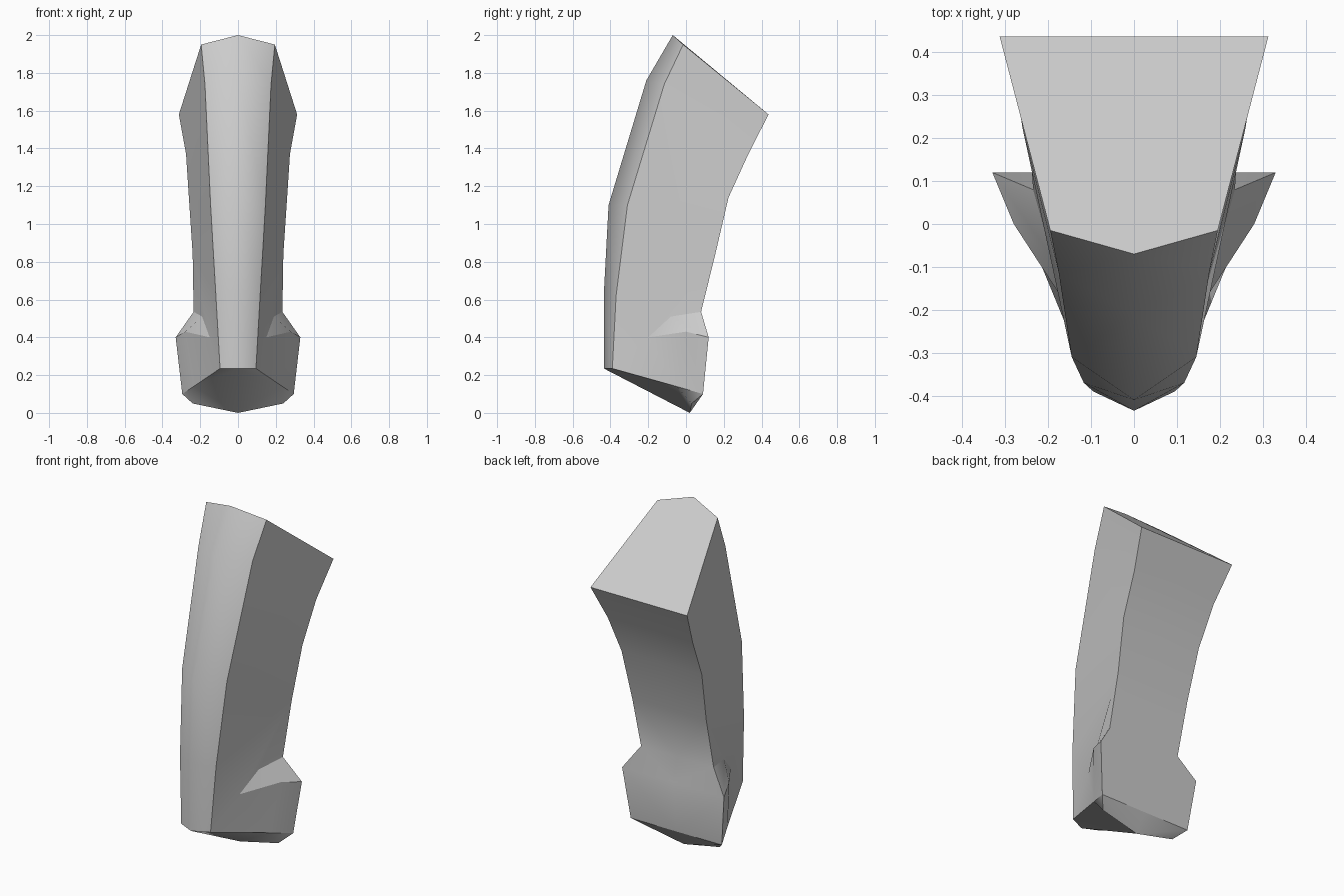
import bpy, bmesh

if "Cube" in bpy.data.objects:
    bpy.data.objects.remove(bpy.data.objects["Cube"])

# Profiles running from top to bottom, right half only: (x, y, z)
RIDGE = [(0, -.07, 2.0), (0, -.21, 1.76), (0, -.41, 1.10), (0, -.435, .63), (0, -.435, .235)]
CORNER = [(.195, -.015, 1.95), (.175, -.115, 1.74), (.145, -.31, 1.10), (.117, -.37, .62), (.095, -.39, .235)]
REAR = [(.313, .437, 1.58), (.275, .33, 1.37), (.26, .225, 1.14), (.24, .155, .84), (.235, .08, .535),
        (.33, .12, .40), (.295, .09, .10)]
# Flared heel points
TIP, CREST, RIM = (.15, -.20, .40), (.19, -.08, .51), (.28, 0, .43)
HEM, LIP, TOE = (.235, -.05, .14), (.24, .03, .05), (0, .02, 0)

bm = bmesh.new()
lookup = {}
region = {}


def vert(p):
    if p not in lookup:
        lookup[p] = bm.verts.new(p)
    return lookup[p]


def face(name, *pts):
    f = bm.faces.new([vert(p) for p in pts])
    f.smooth = True
    region[f] = name


def mid(p):
    return (0, p[1], p[2])


# Front ridge, side wall and rear wall as strips
for i in range(4):
    face("front", RIDGE[i], RIDGE[i + 1], CORNER[i + 1], CORNER[i])
for i in range(3):
    face("side", CORNER[i], CORNER[i + 1], REAR[i + 1], REAR[i])
for a, b in zip(REAR, REAR[1:]):
    face("rear", a, b, mid(b), mid(a))

# Side wall around the flare
face("side", CORNER[3], TIP, CREST, REAR[4], REAR[3])
face("side", CORNER[3], CORNER[4], TIP)
face("flare", TIP, RIM, CREST)
face("flare", CREST, RIM, REAR[5], REAR[4])
face("side", CORNER[4], HEM, TIP)
face("side", TIP, HEM, RIM)
face("side", RIM, HEM, REAR[6], REAR[5])

# Sloped top cap
face("top", RIDGE[0], CORNER[0], REAR[0], mid(REAR[0]))

# Underside and the lip behind it
face("base", RIDGE[4], TOE, HEM, CORNER[4])
face("base", TOE, LIP, HEM)
face("base", HEM, LIP, REAR[6])
face("lip", REAR[6], LIP, TOE)
face("lip", REAR[6], TOE, mid(REAR[6]))

# Sharp edges only where regions meet
for e in bm.edges:
    e.smooth = len({region[f] for f in e.link_faces}) < 2

bmesh.ops.recalc_face_normals(bm, faces=bm.faces)
top = next(f for f in bm.faces if region[f] == "top")
if top.normal.z < 0:
    bmesh.ops.reverse_faces(bm, faces=bm.faces)

mesh = bpy.data.meshes.new("curved_guard")
bm.to_mesh(mesh)
bm.free()
guard = bpy.data.objects.new("curved_guard", mesh)
bpy.context.collection.objects.link(guard)

# Mirror across x
mirror = guard.modifiers.new("mirror", "MIRROR")
mirror.use_clip = True
mirror.merge_threshold = .001

grey = bpy.data.materials.new("light_grey")
grey.diffuse_color = (.6, .6, .6, 1)
grey.use_nodes = True
grey.node_tree.nodes["Principled BSDF"].inputs["Base Color"].default_value = grey.diffuse_color
mesh.materials.append(grey)
